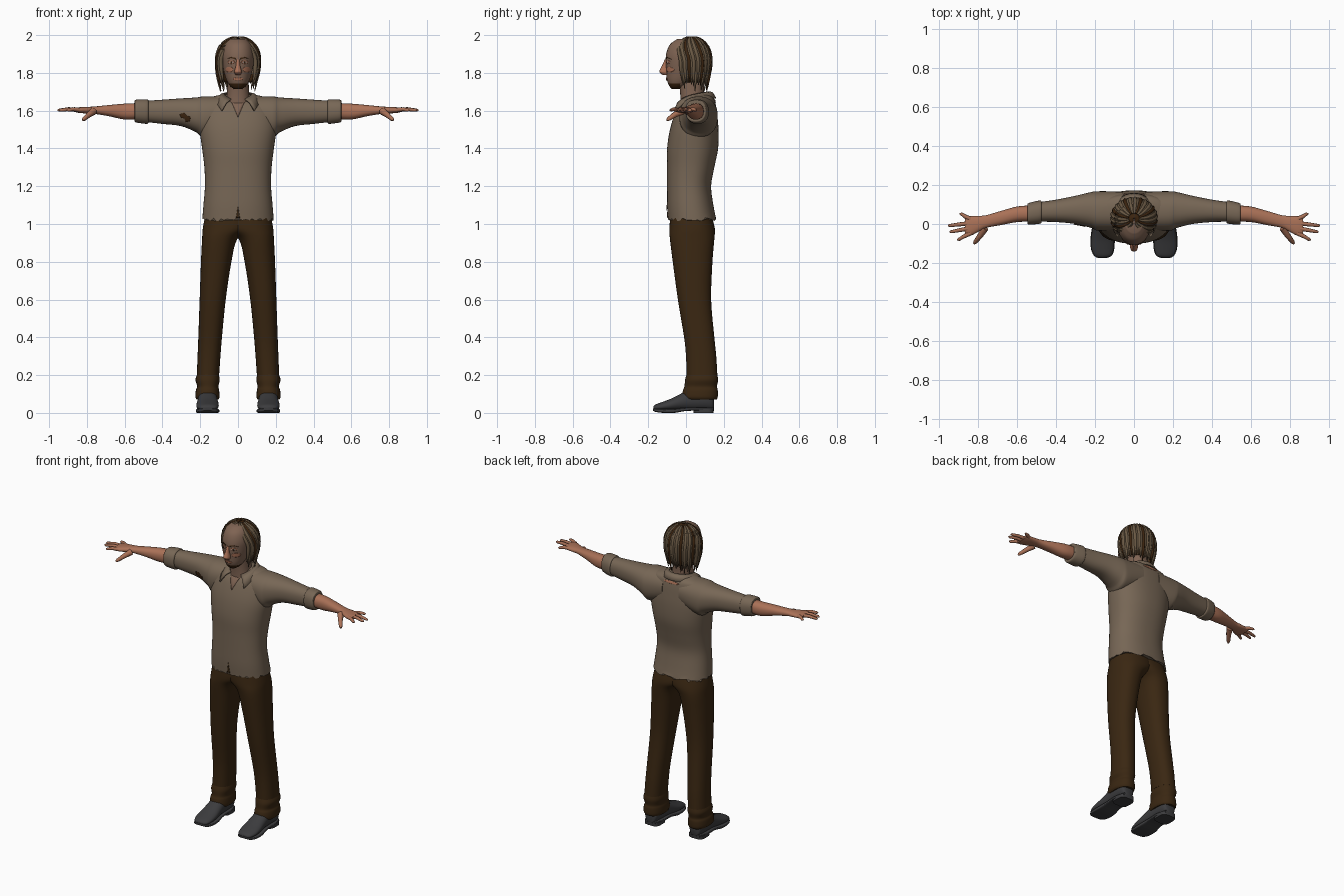
import bpy, bmesh, math, random
from mathutils import Vector
from mathutils.bvhtree import BVHTree

if "Cube" in bpy.data.objects:
    bpy.data.objects.remove(bpy.data.objects["Cube"])

random.seed(4)

def material(name, rgb):
    m = bpy.data.materials.new(name)
    m.diffuse_color = (*rgb, 1)
    m.use_nodes = True
    m.node_tree.nodes["Principled BSDF"].inputs["Base Color"].default_value = m.diffuse_color
    return m

SHIRT = material("shirt_taupe", (0.185, 0.135, 0.092))
TROUSER = material("trouser_brown", (0.042, 0.020, 0.006))
SHOE = material("shoe_charcoal", (0.045, 0.045, 0.048))
SKIN = material("skin", (0.40, 0.165, 0.095))
FACE = material("face_tone", (0.21, 0.125, 0.085))
HAIR = material("hair_light", (0.145, 0.100, 0.058))
DARK = material("hair_dark", (0.045, 0.018, 0.005))
EYE = material("eye_white", (0.35, 0.30, 0.27))

def make(name, verts, faces, mat, mirror=False, sharp=50):
    me = bpy.data.meshes.new(name)
    me.from_pydata([tuple(v) for v in verts], [], faces)
    bm = bmesh.new()
    bm.from_mesh(me)
    bmesh.ops.recalc_face_normals(bm, faces=bm.faces)
    bm.to_mesh(me)
    bm.free()
    me.materials.append(mat)
    for p in me.polygons:
        p.use_smooth = True
    me.set_sharp_from_angle(angle=math.radians(sharp))
    ob = bpy.data.objects.new(name, me)
    bpy.context.collection.objects.link(ob)
    if mirror:
        ob.modifiers.new("mirror", 'MIRROR')
    return ob

def resample(rows, n):
    """Smooth curve through the rows, n steps per span."""
    out = []
    for i in range(len(rows) - 1):
        a, b = rows[max(i - 1, 0)], rows[i]
        c, d = rows[i + 1], rows[min(i + 2, len(rows) - 1)]
        for k in range(n):
            t = k / n
            out.append([0.5 * (2 * q + (r - p) * t + (2 * p - 5 * q + 4 * r - s) * t * t
                        + (3 * q - p - 3 * r + s) * t ** 3) for p, q, r, s in zip(a, b, c, d)])
    return out + [list(rows[-1])]

def skin_rings(name, rings, mat, mirror=False):
    n = len(rings[0])
    verts = [v for r in rings for v in r]
    faces = [(i * n + j, i * n + (j + 1) % n, (i + 1) * n + (j + 1) % n, (i + 1) * n + j)
             for i in range(len(rings) - 1) for j in range(n)]
    faces += [tuple(range(n))[::-1], tuple(range(len(verts) - n, len(verts)))]
    return make(name, verts, faces, mat, mirror)

def loft(name, axis, rows, mat, mirror=False, seg=40, steps=4, power=2.3):
    """Rows: position on axis, then low/high limits of the two other axes."""
    rings = []
    for t, a0, a1, b0, b1 in resample(rows, steps):
        ring = []
        for j in range(seg):
            w = 2 * math.pi * j / seg
            c, s = math.cos(w), math.sin(w)
            u = (a0 + a1) / 2 + (a1 - a0) / 2 * math.copysign(abs(c) ** (2 / power), c)
            v = (b0 + b1) / 2 + (b1 - b0) / 2 * math.copysign(abs(s) ** (2 / power), s)
            ring.append({'x': (t, u, v), 'y': (u, t, v), 'z': (u, v, t)}[axis])
        rings.append(ring)
    return skin_rings(name, rings, mat, mirror)

def tube(name, pts, radii, mat, mirror=False, seg=8):
    pts = [Vector(p) for p in pts]
    rings = []
    for i, p in enumerate(pts):
        d = (pts[min(i + 1, len(pts) - 1)] - pts[max(i - 1, 0)]).normalized()
        u = d.cross(Vector((0.13, 0.2, 1)) if abs(d.z) < 0.8 else Vector((1, 0.3, 0))).normalized()
        v = d.cross(u)
        rings.append([p + radii[i] * (math.cos(2 * math.pi * k / seg) * u
                      + math.sin(2 * math.pi * k / seg) * v) for k in range(seg)])
    return skin_rings(name, rings, mat, mirror)

def patch(name, outline, target, mat, side=-1, mirror=False, lift=0.003):
    """Thin plate of an x,z outline laid on the front (-1) or back (1) of a part."""
    tm = target.data
    tree = BVHTree.FromPolygons([v.co for v in tm.vertices], [tuple(p.vertices) for p in tm.polygons])
    bm = bmesh.new()
    bm.faces.new([bm.verts.new((x, 0, z)) for x, z in outline])
    bmesh.ops.triangulate(bm, faces=bm.faces[:])
    bmesh.ops.subdivide_edges(bm, edges=bm.edges[:], cuts=5, use_grid_fill=True)
    bm.verts.index_update()
    verts = []
    for v in bm.verts:
        hit = tree.ray_cast(Vector((abs(v.co.x), side, v.co.z)), Vector((0, -side, 0)))[0]
        verts.append((v.co.x, (hit.y if hit else 0) + side * lift, v.co.z))
    faces = [tuple(v.index for v in f.verts) for f in bm.faces]
    bm.free()
    ob = make(name, verts, faces, mat, mirror)
    ob.modifiers.new("thickness", 'SOLIDIFY').thickness = 0.002
    return ob

def oval(cx, cz, rx, rz, n=12):
    return [(cx + rx * math.cos(2 * math.pi * i / n), cz + rz * math.sin(2 * math.pi * i / n)) for i in range(n)]

# Shirt body with a ragged hem
shirt = loft("shirt_body", 'z', [
    (1.025, -.189, .189, -.096, .16), (1.1, -.183, .183, -.1, .145), (1.2, -.175, .175, -.1, .133),
    (1.3, -.178, .178, -.1, .15), (1.4, -.19, .19, -.1, .17), (1.5, -.203, .203, -.085, .172),
    (1.58, -.2, .2, -.06, .165), (1.63, -.19, .19, -.035, .158), (1.665, -.16, .16, 0, .148),
    (1.685, -.09, .09, .02, .125)], SHIRT, seg=72)
for v in shirt.data.vertices[:72]:
    v.co.z += random.uniform(-.01, .01)

# Sleeves with rolled cuffs
sleeve = loft("sleeve", 'x', [
    (.06, -.03, .165, 1.5, 1.675), (.18, -.035, .168, 1.46, 1.675), (.22, -.02, .164, 1.485, 1.67),
    (.3, 0, .145, 1.518, 1.665), (.4, .01, .125, 1.53, 1.658), (.49, .012, .112, 1.54, 1.652)], SHIRT, True)
loft("sleeve_cuff", 'x', [(.475, .008, .117, 1.535, 1.655), (.485, .001, .121, 1.53, 1.66),
     (.54, -.003, .108, 1.538, 1.658), (.547, .006, .1, 1.548, 1.65)], SHIRT, True)

# Forearms and hands
loft("forearm", 'x', [
    (.53, .012, .095, 1.555, 1.64), (.6, .01, .09, 1.553, 1.637), (.68, -.005, .068, 1.57, 1.63),
    (.76, -.02, .045, 1.583, 1.622), (.8, -.04, .042, 1.585, 1.62), (.84, -.06, .04, 1.588, 1.618),
    (.868, -.055, .034, 1.594, 1.614)], SKIN, True, seg=24)
fingers = {"index": (-.048, .908, -.08), "middle": (-.022, .947, -.04),
           "ring": (.004, .955, -.008), "little": (.026, .895, .052)}
for n, (y0, x1, y1) in fingers.items():
    tube(n + "_finger", [(.84, y0, 1.604), ((.84 + x1) / 2, (y0 + y1) / 2, 1.608),
         (x1 - .008, y1, 1.603), (x1, y1, 1.602)], (.012, .0105, .008, .004), SKIN, True)
tube("thumb", [(.765, -.02, 1.597), (.79, -.06, 1.578), (.815, -.092, 1.556), (.822, -.101, 1.549)],
     (.02, .015, .011, .005), SKIN, True)

# Trouser legs joined at the hips, with rolled hems
loft("trouser_leg", 'z', [
    (.2, .1, .218, .003, .166), (.3, .093, .214, 0, .16), (.4, .085, .21, -.01, .15),
    (.6, .065, .203, -.043, .133), (.8, .035, .196, -.07, .14), (.92, .004, .19, -.085, .15),
    (.98, -.07, .186, -.088, .152), (1.06, -.08, .17, -.08, .13)], TROUSER, True)
loft("trouser_hem", 'z', [
    (.07, .104, .218, -.01, .162), (.085, .098, .226, -.02, .168), (.12, .1, .223, -.016, .168),
    (.14, .104, .216, -.008, .164), (.175, .097, .225, -.005, .17), (.205, .102, .216, .004, .165)], TROUSER, True)

# Shoes: upper, sole, heel
loft("shoe_upper", 'y', [
    (-.173, .14, .185, .018, .034), (-.16, .115, .205, .012, .045), (-.125, .104, .219, .01, .058),
    (-.08, .102, .22, .01, .075), (-.03, .106, .215, .012, .1), (.02, .11, .212, .012, .125),
    (.1, .112, .212, .012, .14), (.138, .122, .202, .012, .12), (.147, .14, .185, .02, .08)],
     SHOE, True, power=2.1)
loft("shoe_sole", 'y', [
    (-.175, .14, .185, .012, .024), (-.16, .112, .208, .005, .022), (-.12, .1, .222, 0, .02),
    (-.06, .1, .222, 0, .022), (0, .108, .214, .01, .028), (.08, .108, .216, .012, .03),
    (.145, .125, .2, .012, .03)], SHOE, True, power=5)
loft("shoe_heel", 'z', [(0, .11, .214, .04, .146), (.022, .11, .214, .038, .148)], SHOE, True, steps=1, power=3.5)

# Neck and collar
loft("neck", 'z', [(1.58, -.075, .075, -.03, .12), (1.68, -.06, .06, -.03, .095),
                   (1.77, -.056, .056, -.04, .1)], FACE)
cv, cf, N = [], [], 14
for i in range(N + 1):
    f = i / N
    a, b = math.radians(150 * f), math.radians(132 * f)
    top = Vector((.072 * math.sin(a), .045 + .08 * math.cos(a), 1.703 - .04 * f * f))
    low = Vector((.118 * math.sin(b), .045 + .115 * math.cos(b) - .035 * f ** 3, 1.667 - .067 * f ** 4))
    cv += [top, (top + low) / 2 + Vector((0, 0, .012)), low]
    if i:
        k = 3 * i
        cf += [(k - 3, k, k + 1, k - 2), (k - 2, k + 1, k + 2, k - 1)]
collar = make("collar", cv, cf, SHIRT, True)
collar.modifiers.new("thickness", 'SOLIDIFY').thickness = 0.007

# Open neckline, hem slit, bare strip at the nape, torn sleeve
patch("neckline", [(-.045, 1.672), (0, 1.565), (.045, 1.672)], shirt, FACE)
patch("hem_slit", [(-.012, 1.02), (0, 1.1), (.012, 1.02)], shirt, TROUSER)
patch("nape_strip", oval(0, 1.652, .055, .008), shirt, SKIN, side=1)
patch("sleeve_tear", [(-.31, 1.58), (-.285, 1.588), (-.268, 1.572), (-.25, 1.566), (-.256, 1.545),
                      (-.275, 1.54), (-.285, 1.56), (-.3, 1.562)], sleeve, DARK)

# Head with bearded chin
head = loft("head", 'z', [
    (1.715, -.022, .022, -.075, -.03), (1.73, -.042, .042, -.088, 0), (1.76, -.06, .06, -.1, .05),
    (1.8, -.073, .073, -.104, .09), (1.85, -.083, .083, -.107, .115), (1.9, -.085, .085, -.105, .12),
    (1.95, -.072, .072, -.085, .11), (1.98, -.045, .045, -.045, .08)], FACE, seg=56, power=2.1)
head.data.materials.append(DARK)
for p in head.data.polygons:
    if p.center.z < 1.742 and p.center.y < -.03:
        p.material_index = 1
loft("nose", 'z', [(1.788, -.012, .012, -.122, -.09), (1.803, -.02, .02, -.14, -.09),
                   (1.815, -.018, .018, -.139, -.09), (1.84, -.011, .011, -.126, -.09),
                   (1.872, -.009, .009, -.112, -.09)], SKIN, seg=16)
patch("cheek", oval(.045, 1.818, .02, .014), head, SKIN, mirror=True, lift=.001)
patch("lips", oval(0, 1.768, .026, .008), head, SKIN)
patch("eyelid", oval(.036, 1.857, .019, .009), head, SKIN, mirror=True, lift=.002)
patch("eye", oval(.036, 1.856, .012, .0045), head, EYE, mirror=True, lift=.004)
patch("pupil", oval(.036, 1.856, .0045, .0045), head, DARK, mirror=True, lift=.006)
patch("eyebrow", [(.014, 1.872), (.04, 1.879), (.062, 1.872), (.04, 1.884), (.014, 1.88)], head, DARK, mirror=True)

# Hair: dark under-layer and parted strands falling to the collar
def hair_point(b, s, k, drop=.14):
    q, d = min(s / .62, 1), max(0, (s - .62) / .38)
    phi, az = math.radians(90 * q), math.radians(b * (172 - 48 * q))
    r = math.sin(phi) * k * (1 - .17 * d * d)
    return Vector((.118 * r * math.sin(az), .03 + .105 * r * math.cos(az), 1.87 + .128 * k * math.cos(phi) - drop * d))

W, H = 40, 16
cap = make("hair_under_layer", [hair_point(-1 + 2 * i / W, j / H, .93, .12) for i in range(W + 1) for j in range(H + 1)],
           [(i * (H + 1) + j, (i + 1) * (H + 1) + j, (i + 1) * (H + 1) + j + 1, i * (H + 1) + j + 1)
            for i in range(W) for j in range(H)], DARK)
cap.modifiers.new("thickness", 'SOLIDIFY').thickness = 0.006
S = 38
for i in range(S):
    b = -1 + 2 * i / (S - 1)
    drop = random.uniform(.12, .17)
    path = [hair_point(b, .1 + .9 * j / 13, .925 + .03 * (i % 2), drop) for j in range(14)]
    radii = [.005 + .006 * min(1, j / 4) if j < 10 else .011 * (13.6 - j) / 4 for j in range(14)]
    tube("hair_strand", path, radii, DARK if i % 6 == 3 else HAIR)
